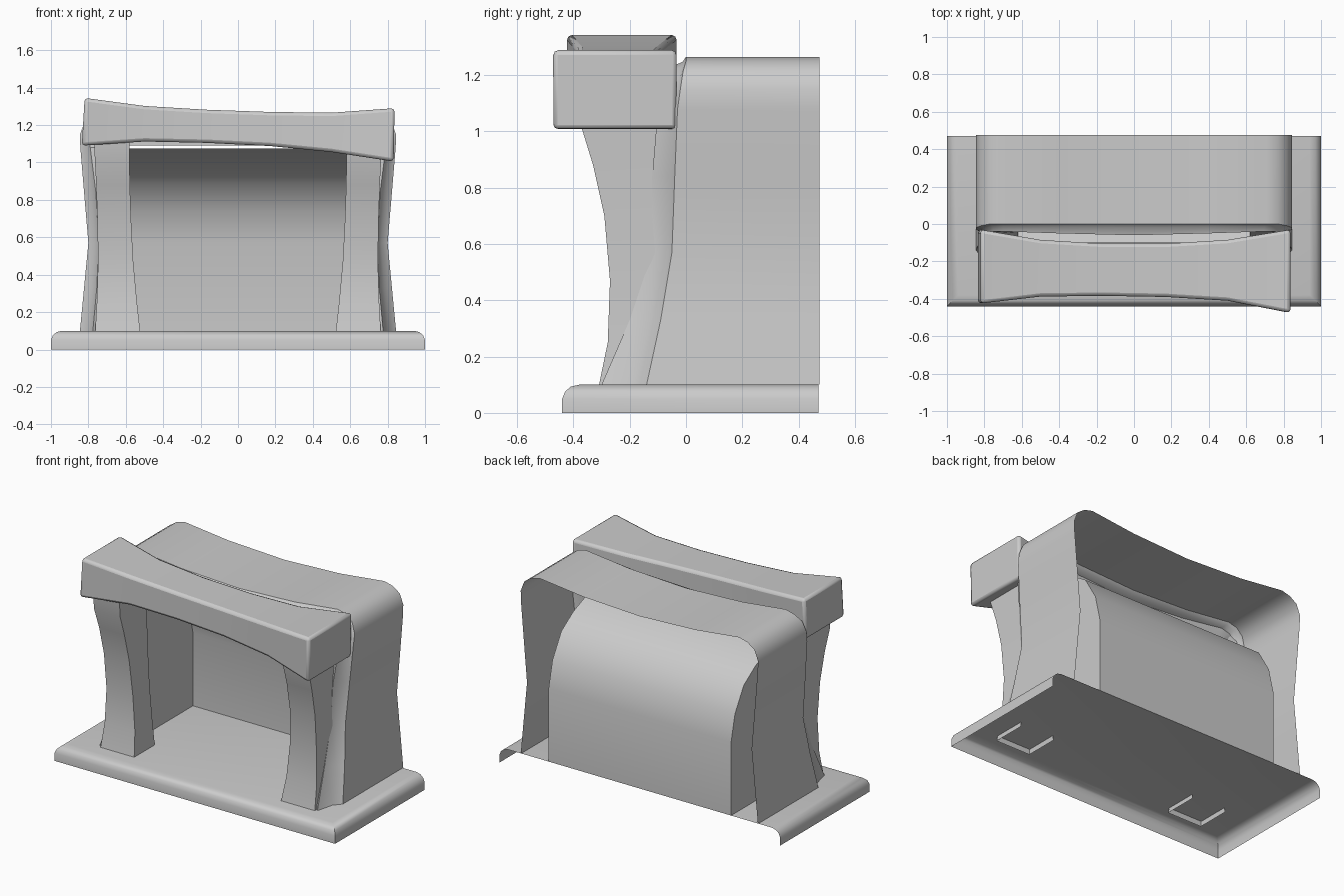
import bpy, bmesh, math

if "Cube" in bpy.data.objects:
    bpy.data.objects.remove(bpy.data.objects["Cube"])


def make(name, rings, closed=False, caps=(), faces=(), bevel=0, angle=35):
    """Bridge a list of point rings into a sheet, with optional extra faces."""
    bm = bmesh.new()
    rows = [[bm.verts.new(p) for p in r] for r in rings]
    n = len(rows[0])
    for a, b in zip(rows, rows[1:]):
        for i in range(n if closed else n - 1):
            j = (i + 1) % n
            bm.faces.new((a[i], a[j], b[j], b[i]))
    for c in caps:
        bm.faces.new(rows[c])
    for f in faces:
        bm.faces.new([bm.verts.new(p) for p in f])
    bmesh.ops.remove_doubles(bm, verts=bm.verts, dist=0.0005)
    bmesh.ops.recalc_face_normals(bm, faces=bm.faces)
    me = bpy.data.meshes.new(name)
    bm.to_mesh(me)
    bm.free()
    ob = bpy.data.objects.new(name, me)
    bpy.context.collection.objects.link(ob)
    if bevel:
        m = ob.modifiers.new("bevel", 'BEVEL')
        m.width = bevel
        m.segments = 2
        m.limit_method = 'ANGLE'
        m.angle_limit = math.radians(40)
    bpy.ops.object.select_all(action='DESELECT')
    ob.select_set(True)
    bpy.context.view_layer.objects.active = ob
    bpy.ops.object.shade_smooth_by_angle(angle=math.radians(angle))
    return ob


# hearth slab: rounded on three sides, open at the back and underneath
slab = []
for o, z in ((0, 0), (0, .05), (.01, .075), (.03, .093), (.06, .1)):
    slab.append([(-1 + o, .47, z), (-1 + o, -.44 + o, z),
                 (1 - o, -.44 + o, z), (1 - o, .47, z)])
make("hearth_slab", slab, caps=(-1,))

# chimney breast: waisted shell, open at the back, rounded in at the front
# each row: x, z, front y of side wall, inset x, inset z, front y of inset
half = [(.845, .10, -.14, .776, .10, -.30),
        (.823, .33, -.09, .755, .33, -.20),
        (.80, .57, -.05, .745, .57, -.12),
        (.823, .84, -.04, .76, .84, -.12),
        (.843, 1.08, -.03, .79, 1.08, -.10),
        (.845, 1.15, -.02, .80, 1.13, -.07),
        (.82, 1.215, -.01, .79, 1.18, -.05),
        (.77, 1.25, 0, .75, 1.22, -.04),
        (.71, 1.265, 0, .69, 1.235, -.04),
        (.40, 1.23, 0, .40, 1.20, -.05)]
mid = (0, 1.212, 0, 0, 1.18, -.06)
prof = half + [mid] + [(-p[0], *p[1:3], -p[3], *p[4:]) for p in reversed(half)]
shell = [[(p[0], .475, p[1]) for p in prof],
         [(p[0], p[2], p[1]) for p in prof],
         [(p[0] * .4 + p[3] * .6, p[2] * .7 + p[5] * .3, p[1] * .4 + p[4] * .6)
          for p in prof],
         [(p[3], p[5], p[4]) for p in prof],
         [(max(-.62, min(.62, p[3])), max(p[5], -.14), min(p[4], 1.09)) for p in prof]]
make("chimney_breast", shell, angle=40)

# firebox: back wall curling forward at the top, with side walls
curve = [(.47, .1), (.47, .57), (.43, .74), (.34, .89), (.22, .97),
         (.08, 1.025), (-.1, 1.075)]
W = .65
make("firebox", [[(x, y, z) for y, z in curve] for x in (-W, W)],
     faces=[[(x, y, z) for y, z in curve] + [(x, -.1, .1)] for x in (-W, W)])

# front pillars: curved channels, open at the back
# each row: z, front y, inner x, outer x
pillar = [(.07, -.315, .52, .765), (.25, -.278, .54, .755),
          (.47, -.27, .56, .748), (.70, -.29, .572, .752),
          (.88, -.33, .578, .758), (1.01, -.37, .58, .765),
          (1.13, -.38, .58, .77)]
for name, s in (("left_pillar", -1), ("right_pillar", 1)):
    make(name, [[(s * a, -.10, z), (s * a, y, z), (s * b, y, z), (s * b, -.10, z)]
                for z, y, a, b in pillar])

# mantel beam: uneven, flared at both ends
# each row: x at top, x at bottom, front y, back y, bottom z, top z
beam = [(-.82, -.835, -.425, -.03, 1.09, 1.345), (-.5, -.5, -.388, -.085, 1.112, 1.302),
        (-.17, -.17, -.384, -.105, 1.105, 1.282), (.17, .17, -.39, -.105, 1.088, 1.27),
        (.5, .5, -.41, -.085, 1.056, 1.266), (.837, .832, -.475, -.03, 1.005, 1.29)]
make("mantel_beam", [[(b, f, lo), (b, k, lo), (t, k, hi), (t, f, hi)]
                     for t, b, f, k, lo, hi in beam],
     closed=True, caps=(0, -1), bevel=.018)
